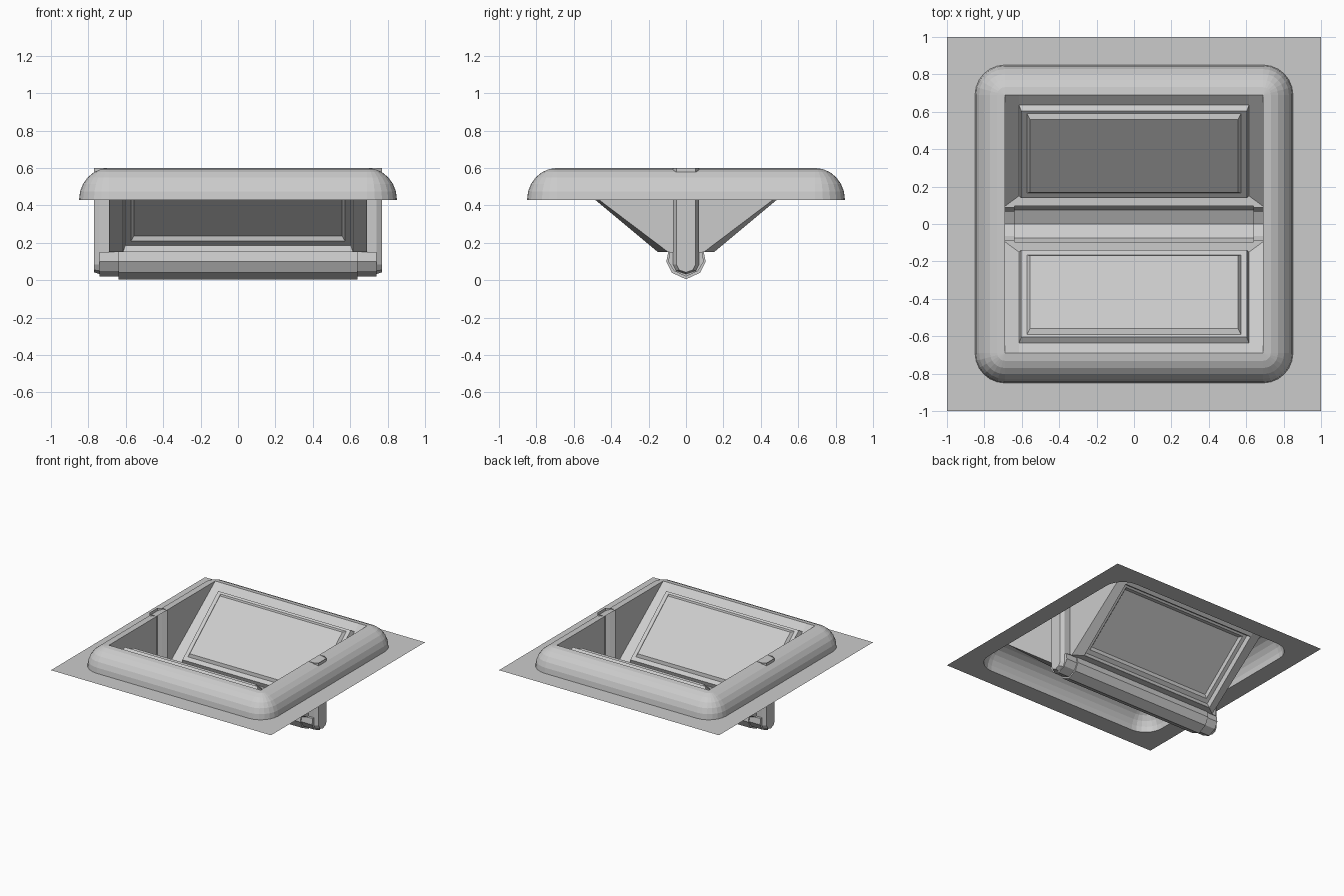
import bpy, bmesh
from math import sin, cos, pi

if "Cube" in bpy.data.objects:
    bpy.data.objects.remove(bpy.data.objects["Cube"])


def part(name, lofts):
    """One quarter (x>0, y>0) built from lofted point rows, mirrored to all four."""
    bm = bmesh.new()
    for rows in lofts:
        grid = [[bm.verts.new(p) for p in row] for row in rows]
        for a, b in zip(grid, grid[1:]):
            for i in range(len(a) - 1):
                bm.faces.new((a[i], a[i + 1], b[i + 1], b[i]))
    bmesh.ops.remove_doubles(bm, verts=bm.verts, dist=0.0005)
    bmesh.ops.dissolve_degenerate(bm, edges=bm.edges, dist=0.0005)
    bmesh.ops.recalc_face_normals(bm, faces=bm.faces)
    # face upward / inward, as seen from above
    if sum(f.normal.z * f.calc_area() for f in bm.faces) < 0:
        bmesh.ops.reverse_faces(bm, faces=bm.faces)
    me = bpy.data.meshes.new(name)
    bm.to_mesh(me)
    bm.free()
    ob = bpy.data.objects.new(name, me)
    bpy.context.collection.objects.link(ob)
    mod = ob.modifiers.new("Mirror", 'MIRROR')
    mod.use_axis = (True, True, False)
    mod.merge_threshold = 0.0005
    return ob


def at_x(x, profile):
    return [(x, y, z) for y, z in profile]


IN, RAD, Z0, Z1 = 0.69, 0.16, 0.43, 0.60   # opening, rim radius, plate and rim heights
N = 6


# rounded rim: quarter-round section with ball corners
def rim_row(r, z):
    arc = [(IN + r * cos(i / N * pi / 2), IN + r * sin(i / N * pi / 2), z) for i in range(N + 1)]
    return [(IN + r, 0, z)] + arc + [(0, IN + r, z)]


rim = [rim_row(RAD * cos(k / N * pi / 2), Z0 + (Z1 - Z0) * sin(k / N * pi / 2)) for k in range(N + 1)]
part("rim", [rim])

# flat ground plate with a hole under the rim
plate_edge = [(1, 0, Z0)] + [(1, 1, Z0)] * (N + 1) + [(0, 1, Z0)]
part("base_plate", [[plate_edge, rim_row(RAD, Z0)]])

# sloping panel with two raised steps
Y0, ZB = 0.15, 0.15
L = ((IN - Y0) ** 2 + (Z1 - ZB) ** 2) ** 0.5
UY, UZ = (IN - Y0) / L, (Z1 - ZB) / L


def slope(x, s, h=0):
    return (x, Y0 + s * UY - h * UZ, ZB + s * UZ + h * UY)


def frame(x, s0, s1, h=0):
    return [slope(0, s0, h), slope(x, s0, h), slope(x, s1, h), slope(0, s1, h)]


steps = [frame(0.615, 0, L), frame(0.614, 0.002, 0.632), frame(0.603, 0.015, 0.62, 0.035),
         frame(0.572, 0.05, 0.602, 0.035), frame(0.557, 0.07, 0.579, 0.055)]
centre = [steps[-1][:2], steps[-1][:1:-1]]
LIP = 0.095
side = [[slope(0.615, 0), slope(0.615, L)], [(IN, LIP, ZB), (IN, IN, Z1)]]
top = [[slope(0.615, L), (IN, IN, Z1)], [slope(0.615, L), (IN, IN, Z1)]]
ledge = [[(0, LIP, ZB), (IN, LIP, ZB)], [(0, Y0, ZB), (0.615, Y0, ZB)]]
part("sloped_panel", [steps, centre, side, ledge])

# end wall beside the slot
part("end_wall", [[[(IN, 0.07, ZB), (IN, 0.07, Z1)], [(IN, LIP, ZB), (IN, IN, Z1)]]])

# bottom trough, narrower towards its ends
A = [(LIP, ZB), (0.105, 0.10), (0.075, 0.04), (0, 0.005)]
B = [(0.087, ZB), (0.095, 0.10), (0.065, 0.05), (0, 0.02)]
C = [(0.07, ZB), (0.07, 0.085), (0.052, 0.05), (0, 0.033)]
D = [(0.052, ZB), (0.052, 0.085), (0.036, 0.055), (0, 0.042)]
lip = [[(0.64, LIP, ZB), (IN, LIP, ZB), (0.74, 0.087, ZB)],
       [(0.64, 0.087, ZB), (IN, 0.087, ZB), (0.74, 0.087, ZB)]]
shelf = [[(IN, 0.07, ZB), (0.74, 0.07, ZB)], [(IN, 0.087, ZB), (0.74, 0.087, ZB)]]
part("trough", [[at_x(0, A), at_x(0.64, A), at_x(0.64, B), at_x(0.74, B), at_x(0.74, C)], lip, shelf])

# vertical end slot with chamfered outer face
slot_wall = [[(IN, 0.07, ZB), (IN, 0.07, Z1)], [(0.74, 0.07, ZB), (0.74, 0.07, Z1)],
             [(0.77, 0.052, ZB), (0.77, 0.052, Z1)], [(0.77, 0, ZB), (0.77, 0, Z1)]]
slot_foot = [at_x(0.74, C), at_x(0.77, D), [(0.77, 0, z) for y, z in D]]
part("end_slot", [slot_wall, slot_foot])
